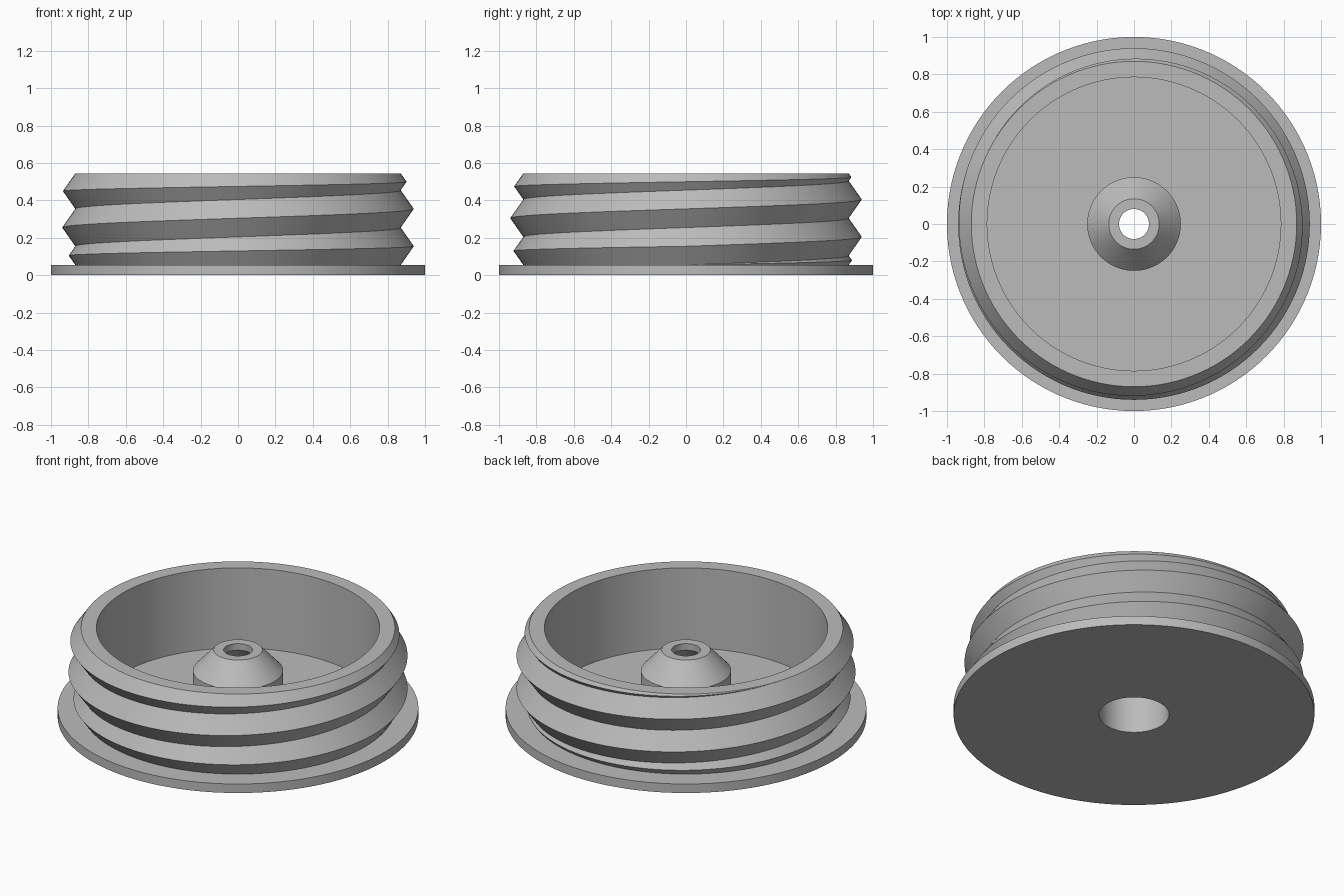
import bpy, bmesh, math

cube = bpy.data.objects.get("Cube")
if cube:
    bpy.data.objects.remove(cube, do_unlink=True)

SEGMENTS = 120
FLOOR, TOP = 0.055, 0.545       # wall starts on the flange and ends at the rim
ROOT, BORE = 0.87, 0.785        # thread root and inner wall radii
PITCH, SLOPE = 0.2, 0.7         # thread pitch and flank steepness

grey = bpy.data.materials.new("plain_grey")
grey.use_nodes = True
colour = (0.5, 0.5, 0.5, 1)
grey.diffuse_color = colour
grey.node_tree.nodes["Principled BSDF"].inputs["Base Color"].default_value = colour


def sweep(name, profile_at):
    """Sweep a closed (radius, height) profile, which may vary per turn, around z."""
    bm = bmesh.new()
    rings = []
    for i in range(SEGMENTS + 1):
        turn = i / SEGMENTS
        a = math.tau * turn
        rings.append([bm.verts.new((r * math.cos(a), r * math.sin(a), z))
                      for r, z in profile_at(turn)])
    for a, b in zip(rings, rings[1:]):
        for j in range(len(a)):
            k = (j + 1) % len(a)
            bm.faces.new((a[j], b[j], b[k], a[k]))
    # Close the seam and collapse the thread's tapered ends
    bmesh.ops.remove_doubles(bm, verts=bm.verts[:], dist=1e-5)
    bmesh.ops.recalc_face_normals(bm, faces=bm.faces[:])
    mesh = bpy.data.meshes.new(name)
    bm.to_mesh(mesh)
    bm.free()
    mesh.materials.append(grey)
    obj = bpy.data.objects.new(name, mesh)
    bpy.context.collection.objects.link(obj)
    bpy.ops.object.select_all(action="DESELECT")
    obj.select_set(True)
    bpy.context.view_layer.objects.active = obj
    bpy.ops.object.shade_smooth_by_angle(angle=math.radians(30))
    return obj


def base_profile(turn):
    # Flat flange, then the hollow hub with its coned top and narrow bore
    return [(0.194, 0), (1, 0), (1, FLOOR), (0.25, FLOOR), (0.25, 0.285),
            (0.135, 0.41), (0.08, 0.41), (0.08, 0.37), (0.194, 0.26)]


def wall_profile(turn):
    # Thread roots climb one pitch per turn; a crest stands midway between roots
    roots = [FLOOR] + [min(FLOOR + PITCH * (turn + k), TOP) for k in range(3)] + [TOP]
    points = [(ROOT, roots[0])]
    for low, high in zip(roots, roots[1:]):
        points.append((ROOT + SLOPE * (high - low) / 2, (low + high) / 2))
        points.append((ROOT, high))
    # Rim, inner wall and a foot sunk into the flange
    return points + [(BORE, TOP), (BORE, 0.04), (ROOT, 0.04)]


sweep("flange_and_hub", base_profile)
sweep("threaded_wall", wall_profile)
